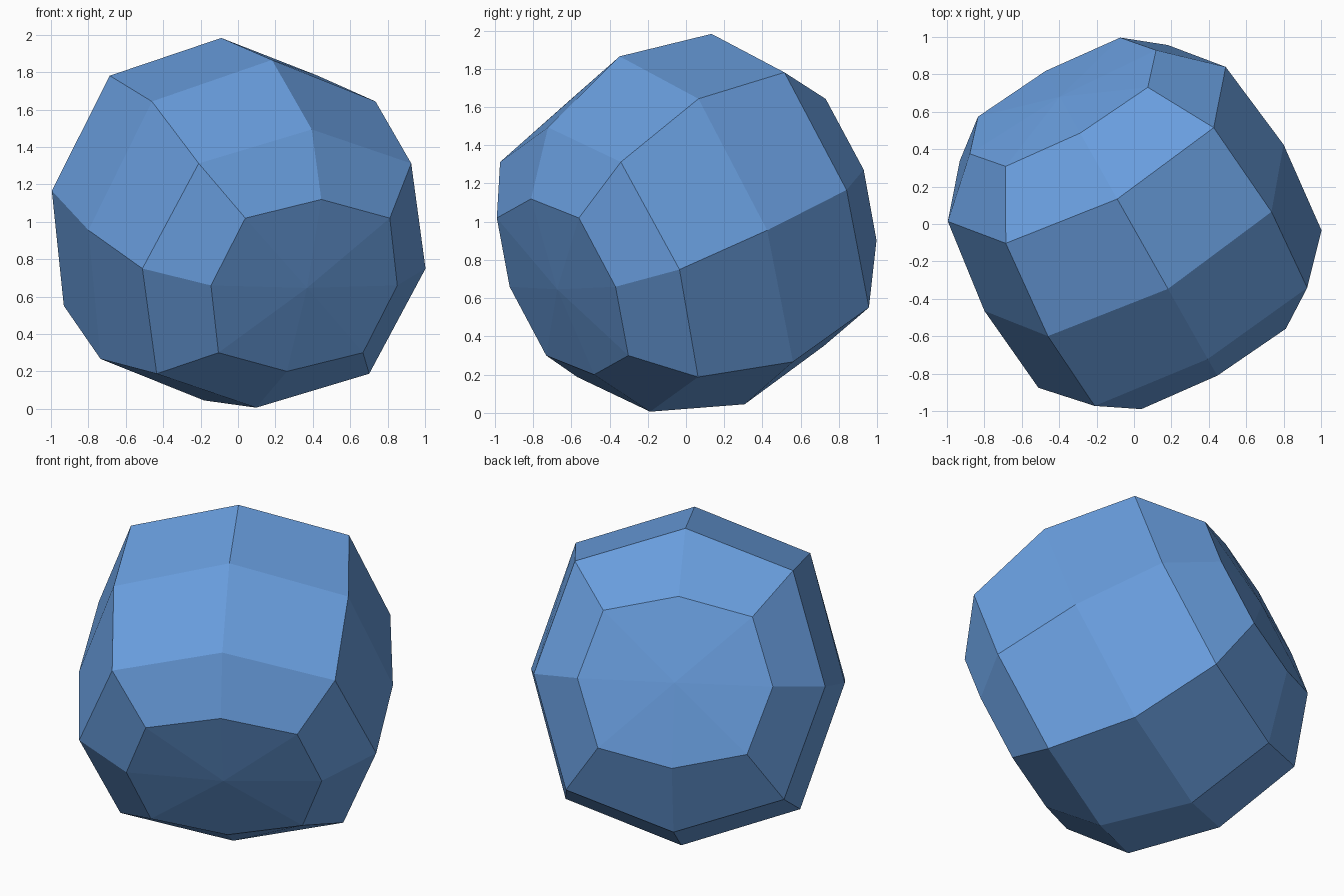
import bpy, bmesh
from mathutils import Vector

cube = bpy.data.objects.get("Cube")
if cube:
    bpy.data.objects.remove(cube, do_unlink=True)

# Tilted frame: the long axis points forward, side and rise span each ring
CENTRE = Vector((0, -0.02, 0.955))
axis = Vector((0.455, -0.805, -0.38)).normalized()
side = Vector((0.874, 0.486, 0)).normalized()
rise = axis.cross(side).normalized()

# Each ring: distance along axis, side reach, rise reach, corner side, corner rise
RINGS = [
    (-0.835, 0.57, 0.50, 0.435, 0.40),
    (-0.555, 0.85, 0.883, 0.636, 0.665),
    (0.0, 0.915, 0.984, 0.684, 0.744),
    (0.54, 0.866, 0.804, 0.65, 0.608),
    (0.777, 0.57, 0.497, 0.442, 0.389),
]
BACK_TIP, FRONT_TIP = -0.87, 0.812


def place(bm, d, u=0, v=0):
    return bm.verts.new(CENTRE + axis * d + side * u + rise * v)


def add_ring(bm, d, su, rv, cu, cv):
    outline = [(su, 0), (cu, cv), (0, rv), (-cu, cv),
               (-su, 0), (-cu, -cv), (0, -rv), (cu, -cv)]
    return [place(bm, d, u, v) for u, v in outline]


# Eight-sided faceted ball: rings joined by quads, closed by shallow fans
bm = bmesh.new()
rings = [add_ring(bm, *r) for r in RINGS]
back, front = place(bm, BACK_TIP), place(bm, FRONT_TIP)
for i in range(8):
    j = (i + 1) % 8
    for a, b in zip(rings, rings[1:]):
        bm.faces.new((a[i], a[j], b[j], b[i]))
    bm.faces.new((back, rings[0][j], rings[0][i]))
    bm.faces.new((front, rings[-1][i], rings[-1][j]))
bmesh.ops.recalc_face_normals(bm, faces=bm.faces[:])
mesh = bpy.data.meshes.new("faceted_ball")
bm.to_mesh(mesh)
bm.free()

# Single flat blue
blue = bpy.data.materials.new("blue")
blue.use_nodes = True
colour = (0.14, 0.34, 0.73, 1)
blue.diffuse_color = colour
blue.node_tree.nodes["Principled BSDF"].inputs["Base Color"].default_value = colour
mesh.materials.append(blue)

ball = bpy.data.objects.new("faceted_ball", mesh)
bpy.context.collection.objects.link(ball)
